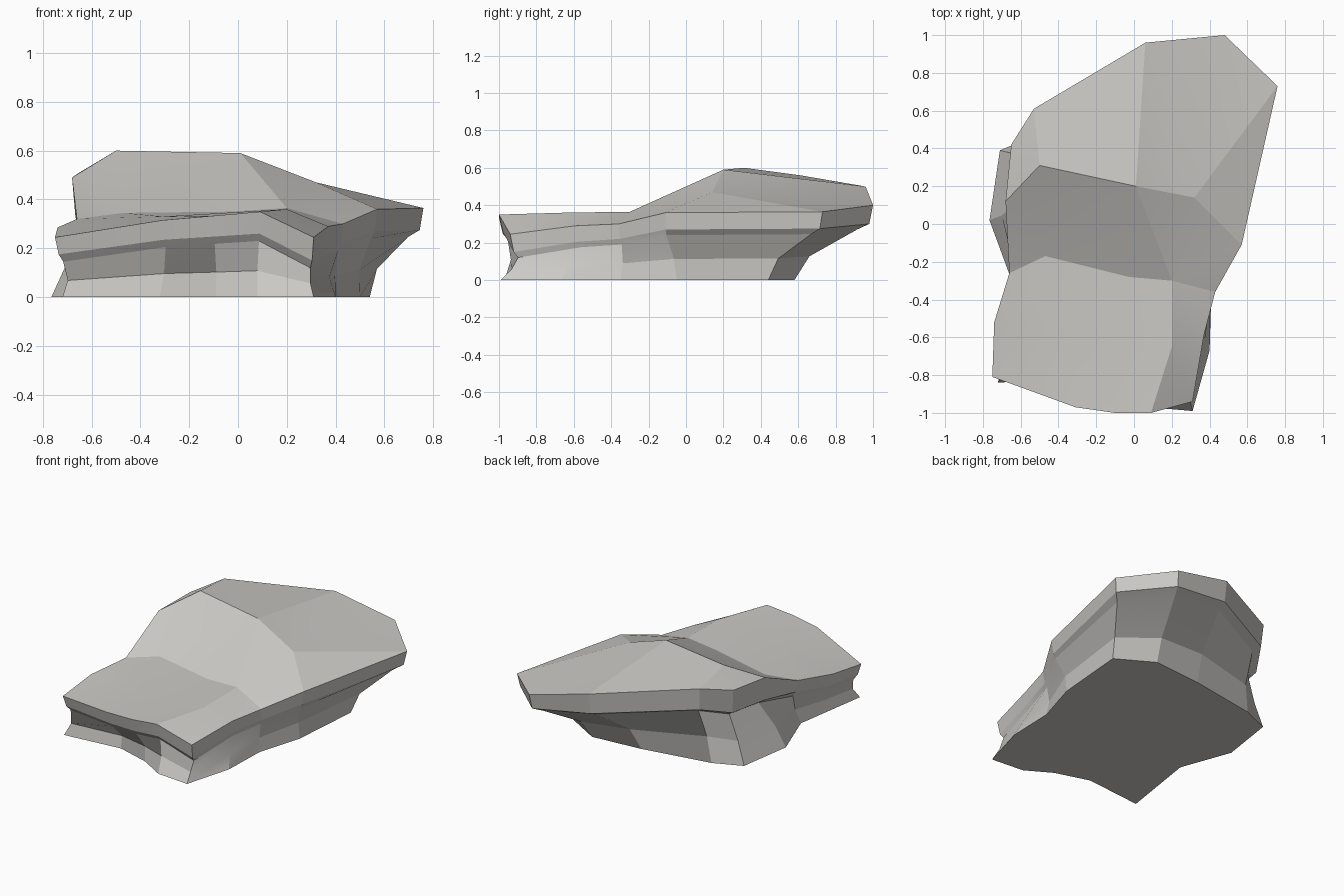
import bpy, bmesh
from mathutils import Vector, geometry

if "Cube" in bpy.data.objects:
    bpy.data.objects.remove(bpy.data.objects["Cube"])

# Rock outline, anticlockwise: rim x, y, z, ledge thickness, base x, y
columns = [
    (-.75, -.81, .245, .07, -.72, -.84), (-.31, -.97, .315, .08, -.32, -.80),
    (-.10, -1.0, .333, .085, -.09, -.87), (.09, -1.0, .35, .09, .08, -.97),
    (.31, -.94, .245, .095, .31, -.99), (.37, -.59, .29, .085, .40, -.67),
    (.43, -.36, .30, .08, .41, -.35), (.57, -.11, .36, .09, .50, -.05),
    (.76, .73, .365, .09, .54, .44), (.48, 1.0, .40, .10, .30, .58),
    (.06, .96, .50, .14, -.05, .55), (-.53, .61, .56, .15, -.52, .47),
    (-.65, .42, .51, .16, -.71, .39), (-.68, .12, .49, .16, -.765, .02),
    (-.66, -.26, .32, .08, -.64, -.32), (-.74, -.52, .285, .08, -.68, -.58)]
n = len(columns)

# Interior of the top: upper crest, toe of the slope, low front shelf
crest = [(-.50, .31, .60), (.01, .20, .59), (.32, .14, .47)]
toe = [(-.47, -.17, .345), (-.03, -.28, .35), (.20, -.30, .365)]
shelf = [(-.31, -.60, .33), (.20, -.65, .36)]

# Strata rings from the base up to the rim
rings = [[] for _ in range(5)]
for x, y, z, t, bx, by in columns:
    rim, base = Vector((x, y, z)), Vector((bx, by, 0))
    ledge = Vector((x * .98, y * .98, z - t))
    inset = .955 if y < 0 else .915
    groove = Vector((x * inset, y * inset, z - t - .03))
    foot = base.lerp(groove, .3) * .97
    foot.z = (z - t - .03) * .47
    for ring, p in zip(rings, (base, foot, groove, ledge, rim)):
        ring.append(p)

bm = bmesh.new()
loops = [[bm.verts.new(p) for p in ring] for ring in rings]
for low, high in zip(loops, loops[1:]):
    for i in range(n):
        j = (i + 1) % n
        bm.faces.new((low[i], low[j], high[j], high[i]))
bm.faces.new(loops[0][::-1])

# Top surface, triangulated with the ridges kept as edges
inner = [bm.verts.new(p) for p in crest + toe + shelf]
top = loops[-1] + inner
c, t, s = n, n + 3, n + 6
ridges = [(c, c + 1), (c + 1, c + 2), (c + 2, 7), (11, c), (13, c),
          (14, t), (t, t + 1), (t + 1, t + 2), (t + 2, 6), (c, t),
          (c + 1, t + 1), (t + 2, s + 1), (s + 1, 3), (c + 1, 10), (s + 1, 5)]
edges = [(i, (i + 1) % n) for i in range(n)] + ridges
result = geometry.delaunay_2d_cdt([v.co.xy for v in top], edges, [], 1, 1e-5)
_, _, faces, origin = result[:4]
for f in faces:
    bm.faces.new([top[origin[i][0]] for i in f])
bmesh.ops.recalc_face_normals(bm, faces=bm.faces)

mesh = bpy.data.meshes.new("rock")
bm.to_mesh(mesh)
bm.free()
rock = bpy.data.objects.new("rock", mesh)
bpy.context.collection.objects.link(rock)

stone = bpy.data.materials.new("warm grey stone")
stone.diffuse_color = (.61, .595, .57, 1)
stone.use_nodes = True
stone.node_tree.nodes["Principled BSDF"].inputs["Base Color"].default_value = stone.diffuse_color
mesh.materials.append(stone)

bpy.context.view_layer.objects.active = rock
rock.select_set(True)
bpy.ops.object.shade_smooth_by_angle(angle=.2)
